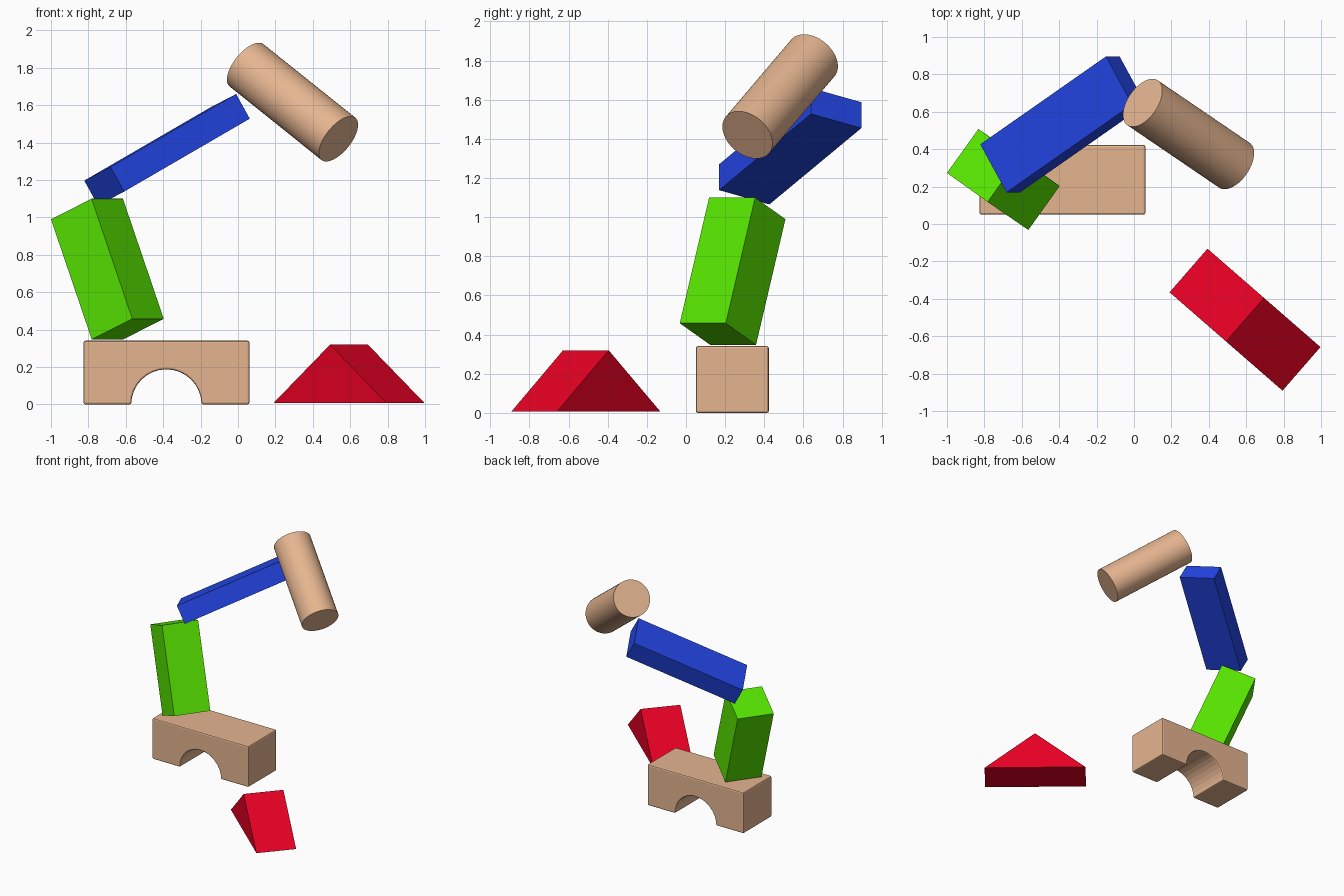
import bpy, bmesh, math
from mathutils import Vector

if "Cube" in bpy.data.objects:
    bpy.data.objects.remove(bpy.data.objects["Cube"])


def material(name, rgb):
    lin = [((c / 255 + 0.055) / 1.055) ** 2.4 if c > 10 else c / 255 / 12.92 for c in rgb]
    m = bpy.data.materials.new(name)
    m.diffuse_color = (*lin, 1)
    m.use_nodes = True
    m.node_tree.nodes["Principled BSDF"].inputs["Base Color"].default_value = m.diffuse_color
    return m


WOOD = material("natural wood", (229, 181, 144))
GREEN = material("bright green", (88, 232, 0))
RED = material("red", (235, 0, 36))
BLUE = material("blue", (36, 72, 236))


def extrude_profile(name, points, direction, mat):
    """Solid made by sweeping a flat outline along a direction."""
    bm = bmesh.new()
    face = bm.faces.new([bm.verts.new(p) for p in points])
    ext = bmesh.ops.extrude_face_region(bm, geom=[face])["geom"]
    bmesh.ops.translate(bm, vec=Vector(direction),
                        verts=[v for v in ext if isinstance(v, bmesh.types.BMVert)])
    bmesh.ops.recalc_face_normals(bm, faces=bm.faces)
    mesh = bpy.data.meshes.new(name)
    bm.to_mesh(mesh)
    bm.free()
    mesh.materials.append(mat)
    obj = bpy.data.objects.new(name, mesh)
    bpy.context.collection.objects.link(obj)
    return obj


def tilted_box(name, corner, a, b, c, mat):
    """Box from one corner and its three edge directions."""
    p, a, b = Vector(corner), Vector(a), Vector(b)
    return extrude_profile(name, [p, p + a, p + a + b, p + b], c, mat)


# Arch block lying on the floor
N, R, CX, Y = 16, 0.188, -0.383, 0.05
arch = [(CX - R * math.cos(math.pi * i / N), Y, R * math.sin(math.pi * i / N))
        for i in range(N + 1)]
outline = [(-0.826, Y, 0)] + arch + [(0.061, Y, 0), (0.061, Y, 0.341), (-0.826, Y, 0.341)]
block = extrude_profile("arch_block", outline, (0, 0.373, 0), WOOD)
bevel = block.modifiers.new("soft_edges", "BEVEL")
bevel.width = 0.01
bevel.segments = 2
bevel.limit_method = 'ANGLE'
bevel.angle_limit = math.radians(40)

# Triangular prism on the floor
extrude_profile("roof_block", [(0.19, -0.365, 0.008), (0.794, -0.891, 0.008), (0.492, -0.628, 0.32)],
                (0.203, 0.233, 0), RED)

# Leaning green box and tilted blue plank
tilted_box("green_box", (-1.0, 0.273, 0.99), (0.168, 0.235, 0), (0.217, -0.155, 0.11),
           (0.218, -0.15, -0.642), GREEN)
tilted_box("blue_plank", (-0.822, 0.426, 1.197), (0.14, -0.257, 0.073), (0.073, 0, -0.132),
           (0.672, 0.47, 0.39), BLUE)

# Cylinder at the top
top, bottom = Vector((0.046, 0.648, 1.813)), Vector((0.537, 0.314, 1.42))
axis = top - bottom
bpy.ops.mesh.primitive_cylinder_add(vertices=64, radius=0.145, depth=axis.length,
                                    location=(top + bottom) / 2,
                                    rotation=axis.to_track_quat('Z', 'Y').to_euler())
cyl = bpy.context.object
cyl.name = "wood_cylinder"
cyl.data.materials.append(WOOD)
bpy.ops.object.shade_smooth_by_angle(angle=math.radians(30))
